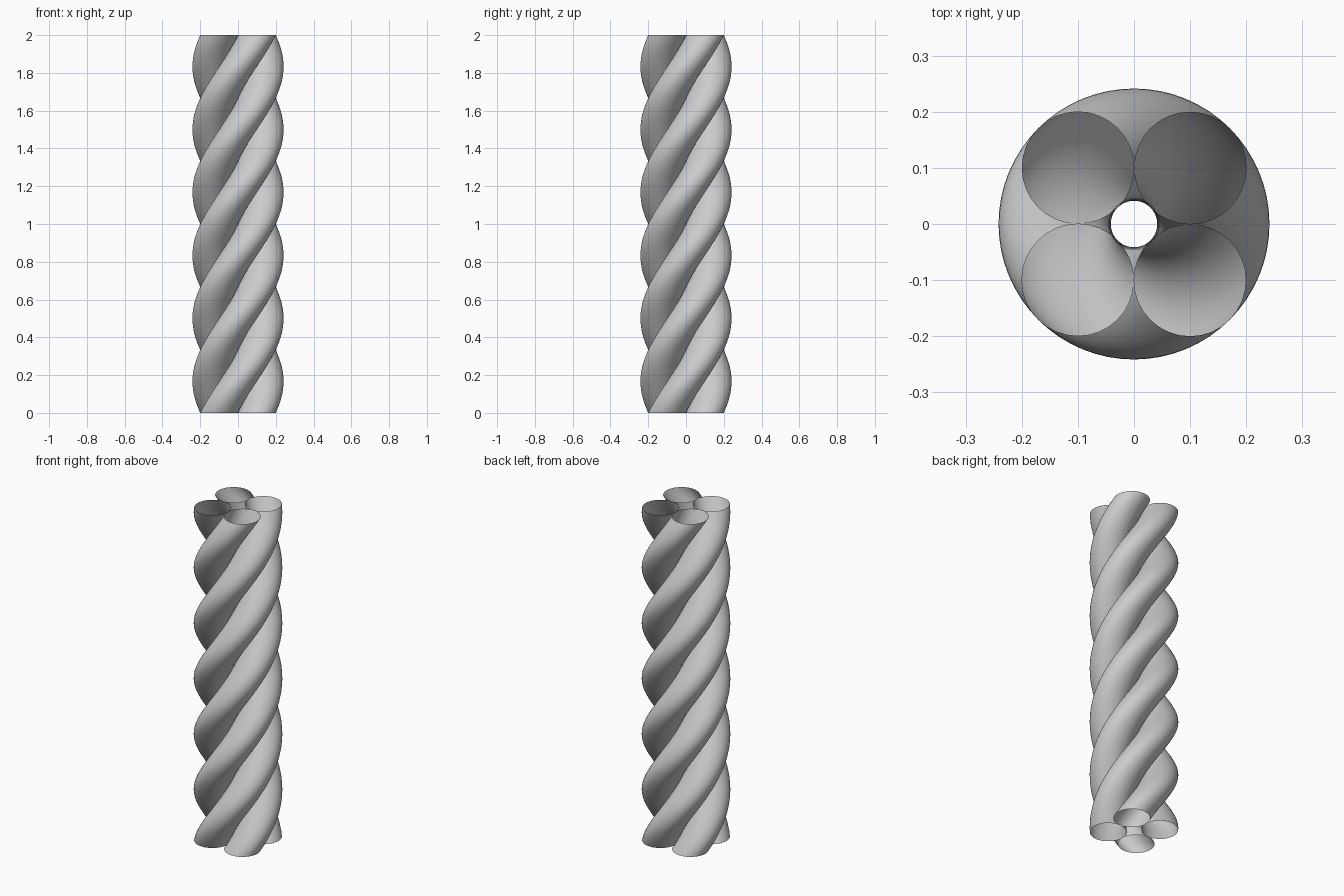
import bpy, bmesh, math
from mathutils import Matrix, Vector

cube = bpy.data.objects.get("Cube")
if cube:
    bpy.data.objects.remove(cube, do_unlink=True)

HEIGHT = 2.0
RADIUS = 0.1                # strand radius, also its offset in x and y
TWIST = math.radians(540)   # full turn from bottom to top
STEPS = 96
SIDES = 32

grey = bpy.data.materials.new("plain grey")
grey.use_nodes = True
color = (0.6, 0.6, 0.6, 1)
grey.diffuse_color = color
grey.node_tree.nodes["Principled BSDF"].inputs["Base Color"].default_value = color


def strand(name, x, y):
    """Open tube: a level circle swept up a helix around the z axis."""
    bm = bmesh.new()
    ring = bmesh.ops.create_circle(bm, segments=SIDES, radius=RADIUS,
                                   matrix=Matrix.Translation((x, y, 0)))
    bmesh.ops.spin(bm, geom=ring["verts"] + bm.edges[:], cent=(0, 0, 0),
                   axis=(0, 0, 1), dvec=(0, 0, HEIGHT / STEPS),
                   angle=TWIST, steps=STEPS, use_duplicate=False)
    bmesh.ops.recalc_face_normals(bm, faces=bm.faces[:])
    # Make sure the wall faces away from the strand's own axis
    bm.normal_update()
    face = min(bm.faces, key=lambda f: f.calc_center_median().z)
    if face.normal.dot(face.calc_center_median() - Vector((x, y, 0))) < 0:
        bmesh.ops.reverse_faces(bm, faces=bm.faces[:])
    for f in bm.faces:
        f.smooth = True
    mesh = bpy.data.meshes.new(name)
    bm.to_mesh(mesh)
    bm.free()
    mesh.materials.append(grey)
    obj = bpy.data.objects.new(name, mesh)
    bpy.context.collection.objects.link(obj)


# Four touching strands twisted together
for side, sx in (("left", 1), ("right", -1)):
    for end, sy in (("front", -1), ("back", 1)):
        strand(f"{end}_{side}_strand", sx * RADIUS, sy * RADIUS)
